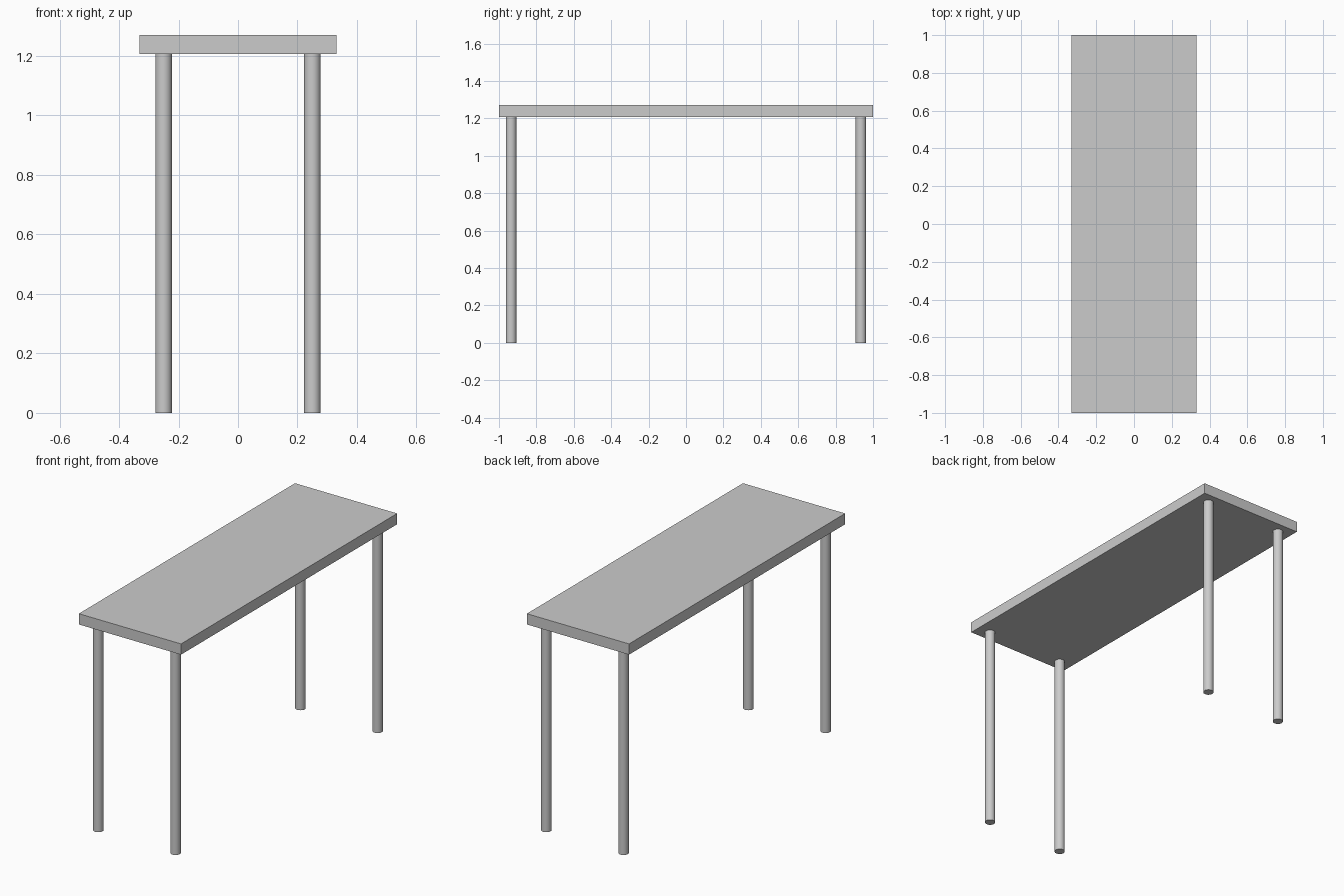
import bpy

if "Cube" in bpy.data.objects:
    bpy.data.objects.remove(bpy.data.objects["Cube"])

TOP_Z, UNDER_Z = 1.27, 1.207
LEG_R, LEG_X, LEG_Y = 0.028, 0.25, 0.935

# Tabletop slab
bpy.ops.mesh.primitive_cube_add(size=1, location=(0, 0, (TOP_Z + UNDER_Z) / 2))
top = bpy.context.object
top.name = "tabletop"
top.scale = (0.662, 2.0, TOP_Z - UNDER_Z)
bpy.ops.object.transform_apply(location=False, rotation=False, scale=True)


# Round legs, one near each corner
def add_leg(name, x, y):
    bpy.ops.mesh.primitive_cylinder_add(
        vertices=32, radius=LEG_R, depth=UNDER_Z, location=(x, y, UNDER_Z / 2))
    bpy.context.object.name = name
    bpy.ops.object.shade_smooth_by_angle()


for y_name, sy in (("front", -1), ("back", 1)):
    for x_name, sx in (("left", -1), ("right", 1)):
        add_leg(f"{y_name}_{x_name}_leg", sx * LEG_X, sy * LEG_Y)
